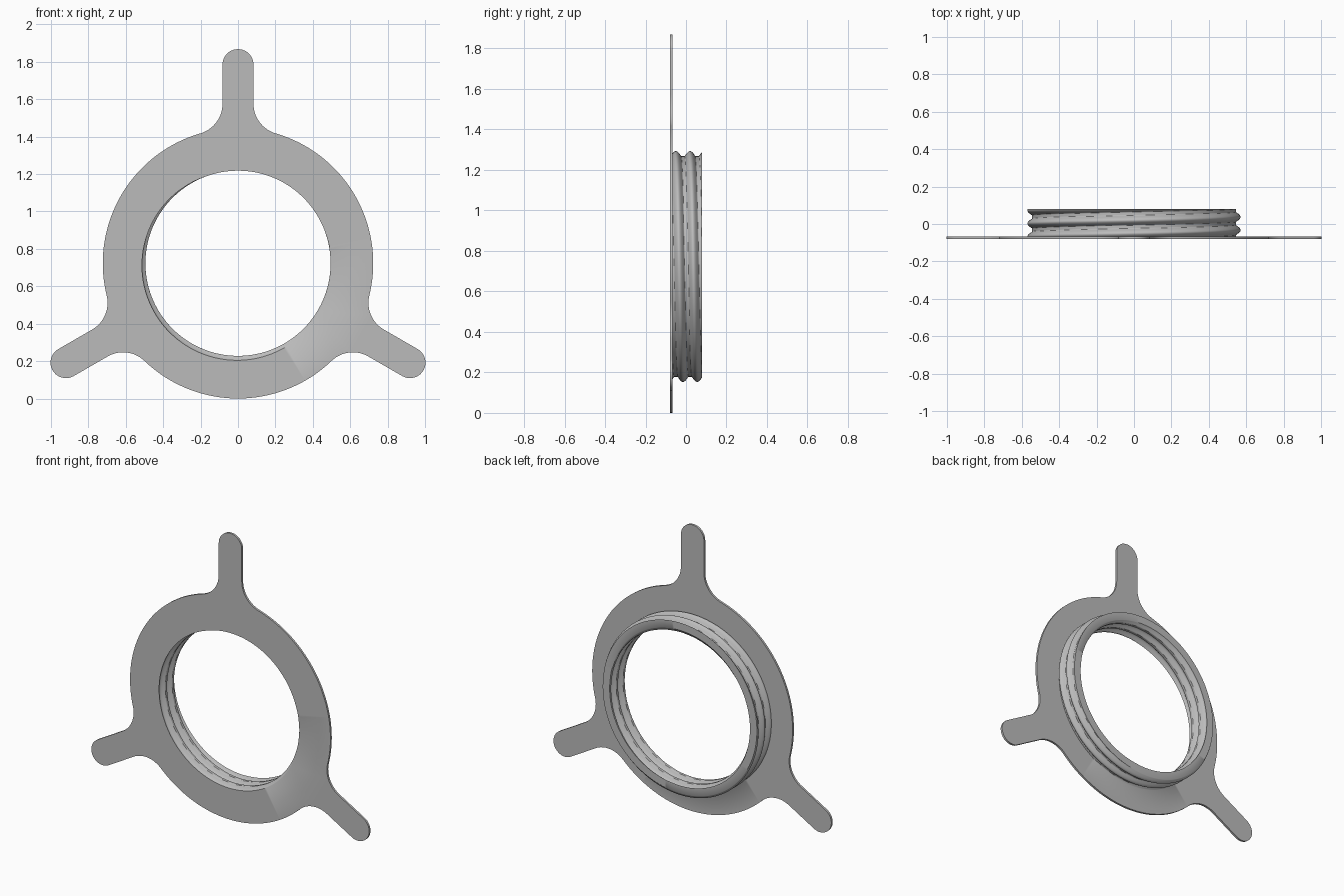
import bpy, bmesh, math
from math import sin, cos, pi, sqrt

if "Cube" in bpy.data.objects:
    bpy.data.objects.remove(bpy.data.objects["Cube"])

CZ = 0.723                      # height of the ring centre
R = 0.723                       # plate disc radius
HALF, TIP, FIL = 0.083, 1.062, 0.165   # arm half width, tip centre, fillet radius
FRONT, PLATE_BACK, BACK = -0.08, -0.066, 0.08
PITCH, DEPTH, WALL, ROOT = 0.07, 0.025, 0.05, 0.545
SEG, ROWS = 240, 64


def thread(phi, y):
    """Rounded helical ridge height; phi runs clockwise from the top."""
    d = (y + 0.05 - PITCH * phi / (2 * pi)) / PITCH
    d = abs(d - round(d)) * PITCH
    return DEPTH * max(0.0, cos(pi / 2 * min(1, d / 0.026)))


def outline():
    """Disc with three filleted arms, counter-clockwise in x, z."""
    pts = []
    d = sqrt((R + FIL) ** 2 - (HALF + FIL) ** 2)
    spread = math.atan2(HALF + FIL, d)
    for k in range(3):
        a = pi / 2 + k * 2 * pi / 3
        local = []
        n = 16
        t0, t1 = spread + pi, 1.5 * pi      # fillet on the first side
        for i in range(n + 1):
            # from the disc tangent point round to the arm side
            t = t0 + (t1 - t0) * i / n
            local.append((d + FIL * cos(t), HALF + FIL + FIL * sin(t)))
        for i in range(21):                 # rounded tip
            t = pi / 2 - pi * i / 20
            local.append((TIP + HALF * cos(t), HALF * sin(t)))
        local += [(u, -w) for u, w in local[n::-1]]
        pts += [(u * cos(a) + w * sin(a), u * sin(a) - w * cos(a)) for u, w in local]
        span = 2 * pi / 3 - 2 * spread      # disc rim to the next arm
        for i in range(1, 50):
            t = a + spread + span * i / 50
            pts.append((R * cos(t), R * sin(t)))
    return pts


bm = bmesh.new()


def loop(points, y):
    return [bm.verts.new((x, y, CZ + z)) for x, z in points]


def ring(y, radius):
    phis = [2 * pi * i / SEG for i in range(SEG)]
    return loop([(radius(p, y) * sin(p), radius(p, y) * cos(p)) for p in phis], y)


def bridge(a, b):
    n = len(a)
    for i in range(n):
        bm.faces.new((a[i], a[(i + 1) % n], b[(i + 1) % n], b[i]))


def fill(outer, inner):
    edges = []
    for l in (outer, inner):
        for i in range(len(l)):
            pair = (l[i], l[(i + 1) % len(l)])
            edges.append(bm.edges.get(pair) or bm.edges.new(pair))
    bmesh.ops.triangle_fill(bm, edges=edges, use_beauty=True)


def levels(y0):
    return [y0 + (BACK - y0) * i / ROWS for i in range(ROWS + 1)]


# threaded collar, inside and outside walls
inside = [ring(y, lambda p, v: ROOT - WALL + thread(p, v)) for y in levels(FRONT)]
outside = [ring(y, lambda p, v: ROOT + thread(p, v)) for y in levels(PLATE_BACK)]
for wall in (inside, outside):
    for a, b in zip(wall, wall[1:]):
        bridge(a, b)
bridge(inside[-1], outside[-1])

# flat plate with arms, joined to the collar
shape = outline()
plate_front, plate_back = loop(shape, FRONT), loop(shape, PLATE_BACK)
bridge(plate_front, plate_back)
fill(plate_front, inside[0])
fill(plate_back, outside[0])
bmesh.ops.recalc_face_normals(bm, faces=bm.faces[:])

mesh = bpy.data.meshes.new("threaded_ring_plate")
bm.to_mesh(mesh)
bm.free()
obj = bpy.data.objects.new("threaded_ring_plate", mesh)
bpy.context.collection.objects.link(obj)
mat = bpy.data.materials.new("grey")
mat.diffuse_color = (0.5, 0.5, 0.5, 1)
mat.use_nodes = True
mat.node_tree.nodes["Principled BSDF"].inputs["Base Color"].default_value = mat.diffuse_color
mesh.materials.append(mat)
bpy.context.view_layer.objects.active = obj
obj.select_set(True)
bpy.ops.object.shade_smooth_by_angle(angle=math.radians(45))
